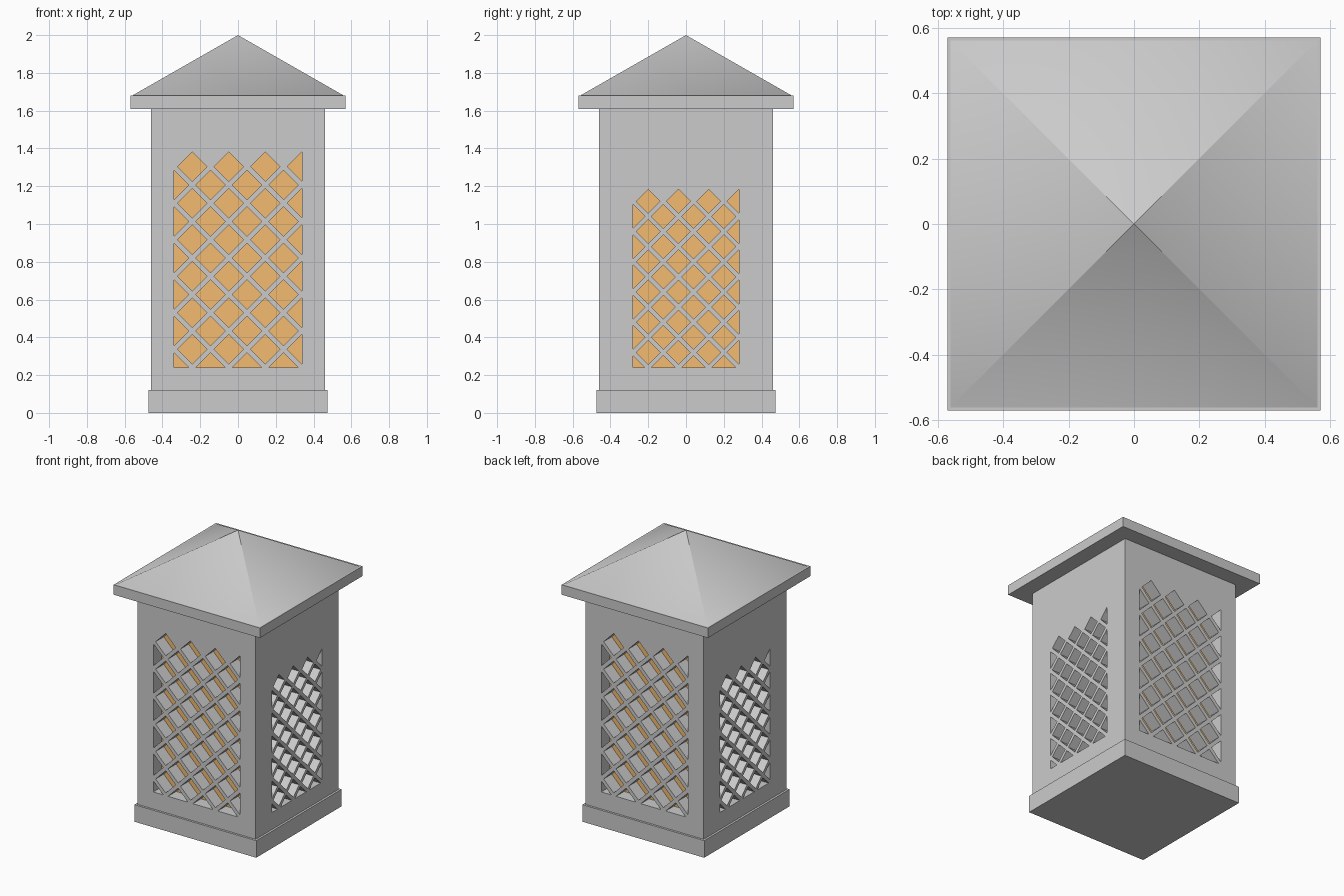
import bpy, bmesh
from math import pi
from mathutils import Matrix, Vector

if "Cube" in bpy.data.objects:
    bpy.data.objects.remove(bpy.data.objects["Cube"])


def finish(name, bm):
    mesh = bpy.data.meshes.new(name)
    bm.to_mesh(mesh)
    bm.free()
    obj = bpy.data.objects.new(name, mesh)
    bpy.context.collection.objects.link(obj)
    return obj


def box(name, half, z0, z1):
    bm = bmesh.new()
    bmesh.ops.create_cube(bm, size=1)
    bmesh.ops.scale(bm, vec=(2 * half, 2 * half, z1 - z0), verts=bm.verts)
    bmesh.ops.translate(bm, vec=(0, 0, (z0 + z1) / 2), verts=bm.verts)
    return finish(name, bm)


BODY, DEPTH, SILL = 0.46, 0.10, 0.24


def add_lattice(bm, angle, step, r, cols=7, rows=11):
    """Diamond prisms on a checkerboard, cut off at the window's sides and sill."""
    half = cols * step / 2
    rot = Matrix.Rotation(angle, 4, 'Z')
    for i in range(cols + 1):
        for j in range(rows + 1):
            if (i + j) % 2:
                continue
            cx, cz = -half + i * step, SILL + j * step
            left = cx if i == 0 else cx - r
            right = cx if i == cols else cx + r
            low = cz if j == 0 else cz - r
            pts = list(dict.fromkeys([(left, cz), (cx, low), (right, cz), (cx, cz + r)]))
            if len(pts) == 4 and (cx, cz) in pts:
                pts.remove((cx, cz))
            face = bm.faces.new([bm.verts.new(rot @ Vector((x, -BODY - 0.05, z)))
                                 for x, z in pts])
            new = bmesh.ops.extrude_face_region(bm, geom=[face], use_keep_orig=True)
            verts = [g for g in new['geom'] if isinstance(g, bmesh.types.BMVert)]
            bmesh.ops.translate(bm, verts=verts,
                                vec=rot @ Vector((0, DEPTH + 0.05, 0)))


# Plinth and body
box("plinth", 0.475, 0, 0.12)
body = box("lantern_body", BODY, 0.1, 1.62)

# Lattice openings: large on front and back, small on the sides
bm = bmesh.new()
for k in range(4):
    if k % 2 == 0:
        add_lattice(bm, k * pi / 2, 0.0967, 0.078)
    else:
        add_lattice(bm, k * pi / 2, 0.08, 0.063)
bmesh.ops.recalc_face_normals(bm, faces=bm.faces)
cutter = finish("lattice_cutter", bm)
cutter.hide_render = True
cutter.hide_viewport = True
mod = body.modifiers.new("lattice", 'BOOLEAN')
mod.operation = 'DIFFERENCE'
mod.solver = 'EXACT'
mod.object = cutter

# Glowing core behind the lattice
core = box("glow_core", BODY - 0.09, 0.2, 1.42)
glow = bpy.data.materials.new("glow")
glow.diffuse_color = (0.9, 0.5, 0.16, 1)
glow.use_nodes = True
glow.node_tree.nodes["Principled BSDF"].inputs["Base Color"].default_value = glow.diffuse_color
core.data.materials.append(glow)

# Eave slab
box("eave_slab", 0.57, 1.61, 1.68)

# Roof pyramid: shading blends at the corners, crisp at the peak
bm = bmesh.new()
h = 0.56
ring = [bm.verts.new((x, y, 1.68)) for x, y in ((-h, -h), (h, -h), (h, h), (-h, h))]
for k in range(4):
    side = bm.faces.new((ring[k], ring[(k + 1) % 4], bm.verts.new((0, 0, 2))))
    side.smooth = True
finish("roof", bm)
